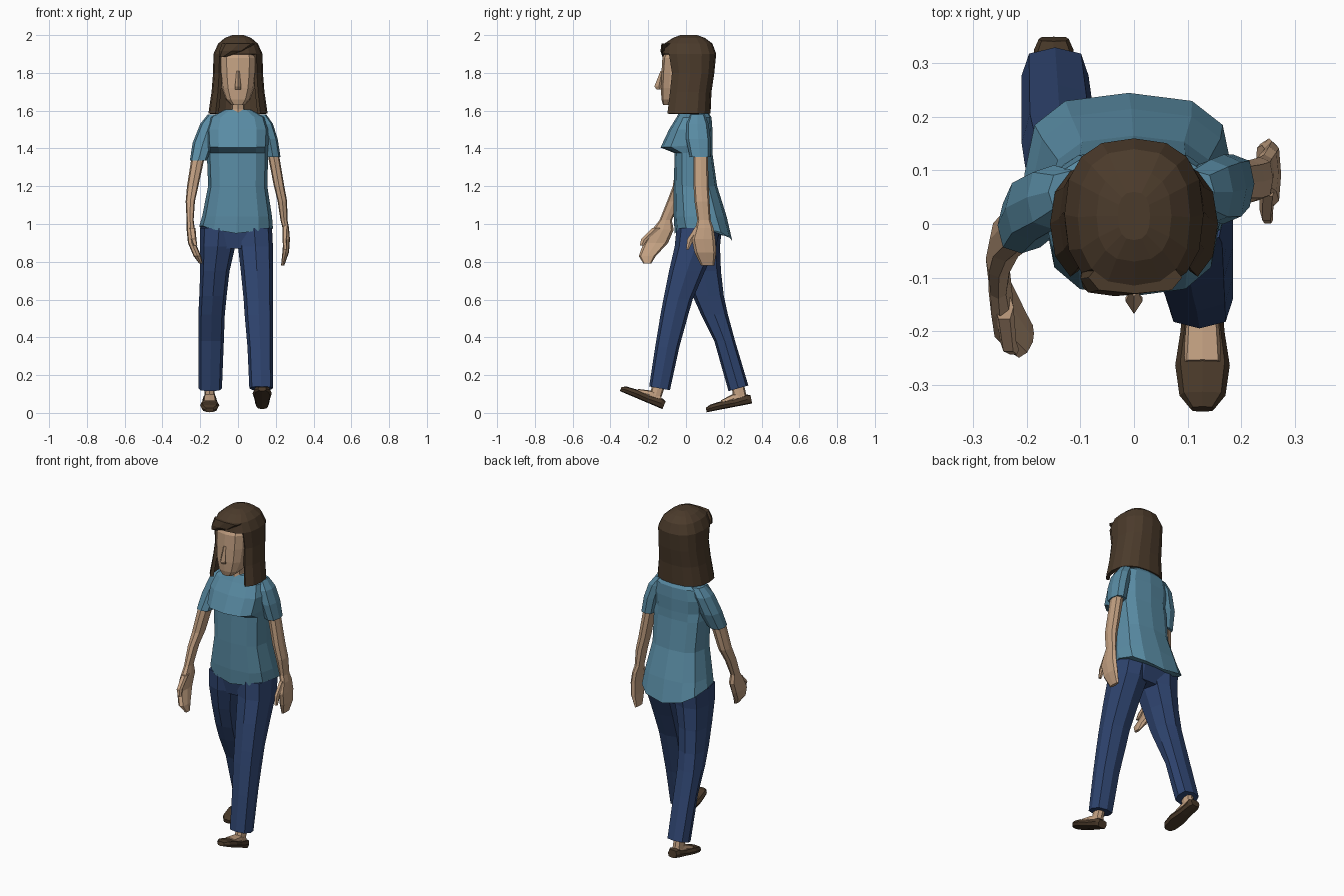
import bpy, bmesh
from math import sin, cos, pi, radians, copysign
from mathutils import Matrix


def material(name, rgb):
    m = bpy.data.materials.new(name)
    m.diffuse_color = (*rgb, 1)
    return m


SKIN = material("skin", (0.54, 0.35, 0.22))
SHIRT = material("shirt_blue", (0.10, 0.26, 0.37))
DENIM = material("denim", (0.028, 0.058, 0.16))
HAIR = material("hair_brown", (0.07, 0.043, 0.024))
SHOE = material("shoe_brown", (0.065, 0.04, 0.022))


def stack(name, mat, rows, n=8, p=0.72, tweak=None):
    """Loft of rounded rings. Row = x0, x1, y0, y1, z, optional tilt along y."""
    bm = bmesh.new()
    rings = []
    for x0, x1, y0, y1, z, *tilt in rows:
        ring = []
        for k in range(n):
            c, s = cos(2 * pi * k / n), sin(2 * pi * k / n)
            c, s = copysign(abs(c) ** p, c), copysign(abs(s) ** p, s)
            ring.append(bm.verts.new(((x0 + x1 + (x1 - x0) * c) / 2,
                                      (y0 + y1 + (y1 - y0) * s) / 2,
                                      z + (tilt[0] * s if tilt else 0))))
        rings.append(ring)
    for a, b in zip(rings, rings[1:]):
        for k in range(n):
            j = (k + 1) % n
            bm.faces.new((a[k], a[j], b[j], b[k]))
    bm.faces.new(rings[0][::-1])
    bm.faces.new(rings[-1])
    bmesh.ops.recalc_face_normals(bm, faces=bm.faces)
    if tweak:
        tweak(bm, rings)
    me = bpy.data.meshes.new(name)
    bm.to_mesh(me)
    bm.free()
    me.materials.append(mat)
    ob = bpy.data.objects.new(name, me)
    bpy.context.collection.objects.link(ob)
    return ob


# Shirt body with bust ledge and an arched hem
def arch_hem(bm, rings):
    for v in rings[0]:
        v.co.z += 0.05 * (v.co.x / 0.19) ** 2


stack("shirt_body", SHIRT, [
    (-.205, .185, -.06, .245, .93, -.02),
    (-.19, .18, -.065, .215, 1.04),
    (-.158, .155, -.065, .165, 1.2),
    (-.165, .16, -.06, .14, 1.375),
    (-.165, .16, -.135, .14, 1.415, .01),
    (-.17, .165, -.09, .14, 1.5),
    (-.15, .145, -.05, .135, 1.565),
    (-.07, .07, -.03, .11, 1.605)], n=12, tweak=arch_hem)

# Sleeves
stack("left_sleeve", SHIRT, [
    (.145, .225, .02, .13, 1.355), (.125, .21, .0, .13, 1.45),
    (.10, .185, .0, .12, 1.53), (.07, .15, .02, .10, 1.58)])
stack("right_sleeve", SHIRT, [
    (-.255, -.165, -.055, .05, 1.335), (-.24, -.13, -.03, .09, 1.43),
    (-.20, -.10, -.01, .11, 1.53), (-.16, -.07, .02, .10, 1.58)])

# Arms with hands: one swung back, one forward
stack("left_arm", SKIN, [
    (.228, .245, .08, .15, .78), (.235, .27, .045, .16, .85),
    (.24, .275, .03, .155, .92), (.235, .27, .05, .145, .98),
    (.225, .262, .06, .13, 1.02), (.21, .26, .045, .125, 1.12),
    (.19, .245, .04, .12, 1.2), (.155, .215, .04, .115, 1.38)])
stack("left_thumb", SKIN, [
    (.24, .26, .0, .015, .865), (.235, .26, .005, .045, .92),
    (.235, .265, .05, .10, .99)], n=6)
stack("right_arm", SKIN, [
    (-.205, -.187, -.225, -.185, .79), (-.235, -.195, -.25, -.16, .83),
    (-.265, -.225, -.225, -.095, .90), (-.272, -.228, -.18, -.065, .97),
    (-.272, -.235, -.14, -.075, 1.02), (-.277, -.228, -.10, -.03, 1.12),
    (-.27, -.21, -.07, .01, 1.2), (-.245, -.175, -.045, .04, 1.36)])
stack("right_thumb", SKIN, [
    (-.235, -.215, -.245, -.225, .885), (-.25, -.22, -.24, -.2, .92),
    (-.26, -.225, -.18, -.13, .98)], n=6)

# Jeans
stack("jeans_hips", DENIM, [
    (-.16, .15, -.03, .15, .87), (-.2, .18, -.05, .2, .99)], n=10)
stack("left_jeans_leg", DENIM, [
    (.06, .185, -.195, -.085, .13, -.01), (.05, .185, -.163, -.035, .35),
    (.035, .185, -.135, .012, .52), (.03, .185, -.12, .035, .60),
    (.015, .185, -.09, .10, .75), (.0, .185, -.06, .16, .88),
    (-.01, .18, -.05, .18, .98)])
stack("right_jeans_leg", DENIM, [
    (-.21, -.085, .225, .33, .13, .015), (-.21, -.075, .15, .26, .38),
    (-.21, -.07, .08, .222, .52), (-.205, -.06, .035, .2, .62),
    (-.2, -.045, -.01, .185, .75), (-.2, -.015, -.045, .18, .88),
    (-.2, .0, -.05, .19, .98)])


# Feet and slip-on shoes: lofted from heel to toe, then pitched
def foot(side, x, y, z, pitch):
    a = radians(pitch)
    place = Matrix(((1, 0, 0, x), (0, sin(a), -cos(a), y),
                    (0, cos(a), sin(a), z), (0, 0, 0, 1)))
    shoe = [(0, .028, .045), (.02, .037, .052), (.09, .041, .04),
            (.16, .051, .043), (.22, .043, .036), (.245, .022, .024)]
    skin = [(.03, .026, .06), (.09, .031, .068), (.16, .036, .048)]
    for part, mat, rows in (("shoe", SHOE, shoe), ("foot", SKIN, skin)):
        low = 0 if part == "shoe" else .02
        ob = stack(f"{side}_{part}", mat, [(-w, w, low, h, u) for u, w, h in rows], p=.6)
        ob.matrix_world = place


foot("left", .128, -.125, .02, 23)
foot("right", -.15, .35, .05, -11)
stack("left_ankle", SKIN, [(.1, .156, -.2, -.135, .07), (.1, .15, -.175, -.105, .16)])
stack("right_ankle", SKIN, [(-.178, -.122, .25, .325, .07), (-.175, -.125, .24, .305, .16)])

# Head, neck and nose
stack("neck", SKIN, [(-.05, .05, -.04, .08, 1.57), (-.036, .036, -.035, .06, 1.61),
                     (-.036, .036, -.04, .06, 1.70)])
stack("head", SKIN, [
    (-.035, .035, -.122, -.02, 1.63), (-.065, .065, -.13, .02, 1.66),
    (-.087, .087, -.133, .08, 1.72), (-.097, .097, -.13, .10, 1.80),
    (-.10, .10, -.125, .11, 1.88), (-.07, .07, -.09, .10, 1.95)], n=12)
stack("nose", SKIN, [(-.016, .016, -.155, -.12, 1.712), (-.016, .016, -.168, -.12, 1.728),
                     (-.008, .008, -.135, -.12, 1.81)], n=4, p=1)


# Hair: a full shell opened at the face and underneath
def open_face(bm, rings):
    cut = []
    for f in bm.faces:
        c = f.calc_center_median()
        if c.z < 1.59 or (c.z < 1.86 and c.y < -.05 and abs(c.x) < .105):
            cut.append(f)
    bmesh.ops.delete(bm, geom=cut, context='FACES')


hair = stack("hair", HAIR, [
    (-.157, .157, -.13, .13, 1.585), (-.14, .14, -.115, .135, 1.70),
    (-.132, .132, -.105, .15, 1.80), (-.13, .13, -.125, .16, 1.90),
    (-.105, .105, -.115, .14, 1.955), (-.07, .07, -.07, .10, 1.985),
    (-.03, .03, -.03, .06, 2.0)], n=16, p=.8, tweak=open_face)
shell = hair.modifiers.new("thickness", 'SOLIDIFY')
shell.thickness = .02
shell.offset = -1

# Side-swept fringe
stack("fringe", HAIR, [(-.10, -.06, -.125, -.07, 1.885), (-.10, .03, -.135, -.07, 1.915),
                       (-.085, .09, -.13, -.07, 1.955)], n=8)
